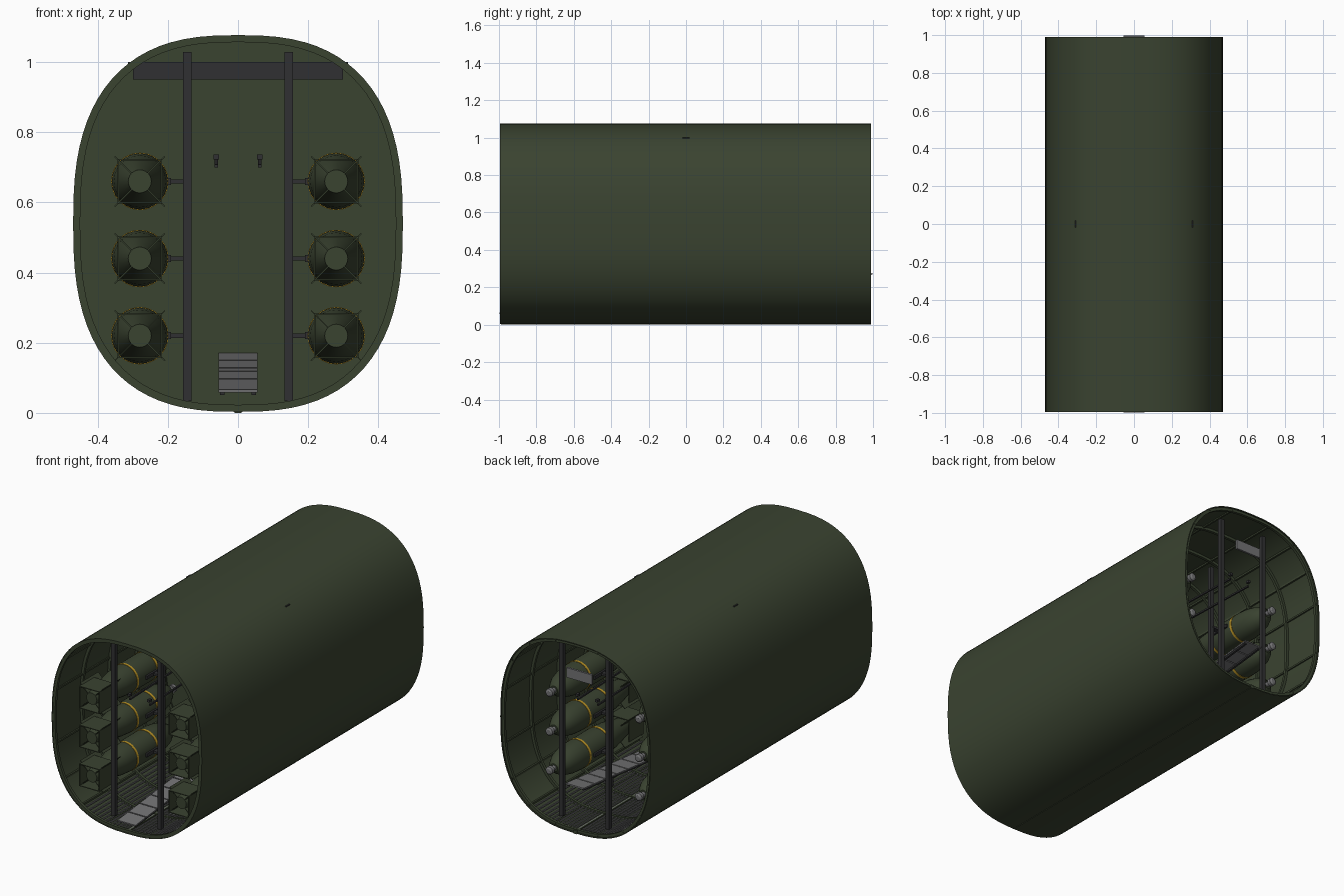
import bpy, bmesh, math
from mathutils import Matrix, Vector

cube = bpy.data.objects.get("Cube")
if cube:
    bpy.data.objects.remove(cube, do_unlink=True)


def material(name, rgb):
    m = bpy.data.materials.new(name)
    m.use_nodes = True
    col = (*rgb, 1)
    m.diffuse_color = col
    b = m.node_tree.nodes["Principled BSDF"]
    b.inputs["Base Color"].default_value = col
    b.inputs["Roughness"].default_value = 0.7
    return m


GREEN = material("olive green", (0.042, 0.056, 0.03))
DARK = material("dark steel", (0.03, 0.03, 0.032))
GREY = material("bare metal", (0.17, 0.17, 0.175))
YELLOW = material("yellow band", (0.5, 0.3, 0.02))


def finish(name, bm, mat, smooth=False):
    bmesh.ops.recalc_face_normals(bm, faces=bm.faces)
    mesh = bpy.data.meshes.new(name)
    bm.to_mesh(mesh)
    bm.free()
    mesh.materials.append(mat)
    ob = bpy.data.objects.new(name, mesh)
    bpy.context.collection.objects.link(ob)
    if smooth:
        bpy.ops.object.select_all(action='DESELECT')
        ob.select_set(True)
        bpy.context.view_layer.objects.active = ob
        bpy.ops.object.shade_smooth_by_angle(angle=math.radians(35))
    return ob


def add_box(bm, center, size, rot=None):
    m = Matrix.Translation(center) @ (rot or Matrix()) @ Matrix.Diagonal((*size, 1))
    bmesh.ops.create_cube(bm, size=1, matrix=m)


def boxes(name, items, mat):
    bm = bmesh.new()
    for it in items:
        add_box(bm, *it)
    return finish(name, bm, mat)


HALF_W, HALF_H, MID_Z, POWER = 0.47, 0.537, 0.54, 2.6


def hull_point(angle, inset):
    # point on the rounded hull cross-section
    c, s = math.cos(angle), math.sin(angle)
    e = 2 / POWER
    x = math.copysign(abs(c) ** e, c) * (HALF_W - inset)
    z = math.copysign(abs(s) ** e, s) * (HALF_H - inset)
    return x, MID_Z + z


def hull_ring(name, y0, y1, outer, inner, mat, n=80):
    # hollow section of the hull between two stations
    bm = bmesh.new()
    loops = []
    for inset, y in ((outer, y0), (outer, y1), (inner, y1), (inner, y0)):
        pts = [hull_point(2 * math.pi * i / n, inset) for i in range(n)]
        loops.append([bm.verts.new((x, y, z)) for x, z in pts])
    for k in range(4):
        a, b = loops[k], loops[(k + 1) % 4]
        for i in range(n):
            j = (i + 1) % n
            bm.faces.new((a[i], a[j], b[j], b[i]))
    return finish(name, bm, mat, True)


def lathe(name, profile, origin, mat, n=24):
    # profile of (distance, radius) turned about the y axis
    bm = bmesh.new()
    rings = []
    for t, r in profile:
        rings.append([bm.verts.new(Vector(origin) + Vector((r * math.cos(2 * math.pi * i / n), t,
                      r * math.sin(2 * math.pi * i / n)))) for i in range(n)])
    for a, b in zip(rings, rings[1:]):
        for i in range(n):
            bm.faces.new((a[i], a[(i + 1) % n], b[(i + 1) % n], b[i]))
    bm.faces.new(rings[0])
    bm.faces.new(rings[-1])
    return finish(name, bm, mat, True)


# Hull shell, ring frames and stringers
hull_ring("hull_shell", -0.995, 0.99, 0, 0.005, GREEN)
for i in range(9):
    y = -0.985 + i * 0.245
    hull_ring(f"ring_frame_{i}", y - 0.008, y + 0.008, 0.004, 0.02, GREEN)

strips = []
for i in range(16):
    x, z = hull_point(2 * math.pi * (i + 0.5) / 16, 0.008)
    strips.append(((x, 0, z), (0.01, 1.97, 0.01)))
strips.append(((0, 0, 0.01), (0.02, 1.98, 0.02)))
boxes("stringers", strips, GREEN)

# Floor slats following the hull bottom
slats = []
for i in range(-13, 14):
    x = i * 0.021
    z = MID_Z - (HALF_H - 0.013) * (1 - abs(x / (HALF_W - 0.013)) ** POWER) ** (1 / POWER)
    slats.append(((x, 0, z), (0.006, 1.95, 0.008)))
boxes("floor_slats", slats, GREY)

# Central bulkhead
bm = bmesh.new()
bm.faces.new([bm.verts.new((x, 0.005, z)) for x, z in
              (hull_point(2 * math.pi * i / 80, 0.004) for i in range(80))])
ext = bmesh.ops.extrude_face_region(bm, geom=bm.faces[:])
bmesh.ops.translate(bm, vec=(0, -0.01, 0),
                    verts=[v for v in ext["geom"] if isinstance(v, bmesh.types.BMVert)])
finish("bulkhead", bm, GREEN)

# Cross beam with ends through the hull
boxes("cross_beam", [((0, 0, 0.975), (0.6, 0.04, 0.05)),
                     ((0, 0, 0.99), (0.626, 0.036, 0.02))], DARK)

# Rack posts and arms
posts, arms = [], []
for side in (-1, 1):
    for y in (-0.9, -0.47, 0.47, 0.9):
        posts.append(((side * 0.145, y, 0.532), (0.024, 0.024, 0.995)))
    for y in (-0.47, 0.47):
        for z in (0.22, 0.44, 0.66):
            arms.append(((side * 0.18, y, z), (0.06, 0.03, 0.012)))
            arms.append(((side * 0.197, y, z), (0.012, 0.14, 0.02)))
boxes("rack_posts", posts, DARK)
boxes("rack_arms", arms, DARK)

# Sloping walkway of overlapping treads
slope = math.atan2(0.21, 2)
tilt = Matrix.Rotation(slope, 4, 'X')
treads = []
for i in range(20):
    y = -0.95 + i * 0.1
    treads.append(((0, y, 0.167 + y * 0.105), (0.112, 0.094, 0.008), tilt))
boxes("walkway_treads", treads, GREY)
boxes("walkway_rails", [((s * 0.045, 0, 0.16), (0.012, 1.98, 0.012), tilt) for s in (-1, 1)], DARK)

# Overhead hand rails
rails = []
for s in (-1, 1):
    for d in (-1, 1):
        lean = Matrix.Rotation(-d * 0.03, 4, 'X')
        rails.append(((s * 0.062, d * 0.45, 0.717), (0.009, 0.86, 0.009), lean))
        rails.append(((s * 0.062, d * 0.88, 0.73), (0.016, 0.02, 0.014)))
boxes("hand_rails", rails, DARK)

# Rear plate between the posts
boxes("rear_plate", [((0, 0.95, 0.88), (0.16, 0.012, 0.055))], GREY)


def bomb(tag, x, y, z):
    o = (x, y, z)
    lathe("bomb_body_" + tag, [(0.02, 0.033), (0.13, 0.055), (0.23, 0.074), (0.3, 0.08), (0.54, 0.08),
          (0.6, 0.075), (0.65, 0.063), (0.69, 0.043), (0.71, 0.022)], o, GREEN)
    for k, t in enumerate((0.315, 0.49)):
        lathe(f"bomb_band_{k}_{tag}", [(t, 0.079), (t, 0.082), (t + 0.014, 0.082), (t + 0.014, 0.079)],
              o, YELLOW)
    lathe("bomb_fuze_" + tag, [(0.7, 0.014), (0.735, 0.014), (0.735, 0.022), (0.755, 0.022),
          (0.762, 0.012)], o, GREY, 12)
    # square tail box with diagonal fins
    parts, h, depth = [], 0.061, 0.13
    for s in (-1, 1):
        parts.append(((x + s * h, y + depth / 2, z), (0.004, depth, 2 * h + 0.004)))
        parts.append(((x, y + depth / 2, z + s * h), (2 * h + 0.004, depth, 0.004)))
        for q in (-1, 1):
            turn = Matrix.Rotation(q * math.pi / 4, 4, 'Y')
            parts.append(((x + s * 0.043, y + 0.1, z - q * s * 0.043), (0.08, 0.16, 0.004), turn))
    boxes("bomb_tail_" + tag, parts, GREEN)


# Two bays of bombs, three high on each side
for bay, y in (("front", -0.93), ("rear", 0.07)):
    for side, x in (("right", -0.28), ("left", 0.28)):
        for level, z in enumerate((0.22, 0.44, 0.66)):
            bomb(f"{bay}_{side}_{level}", x, y, z)
